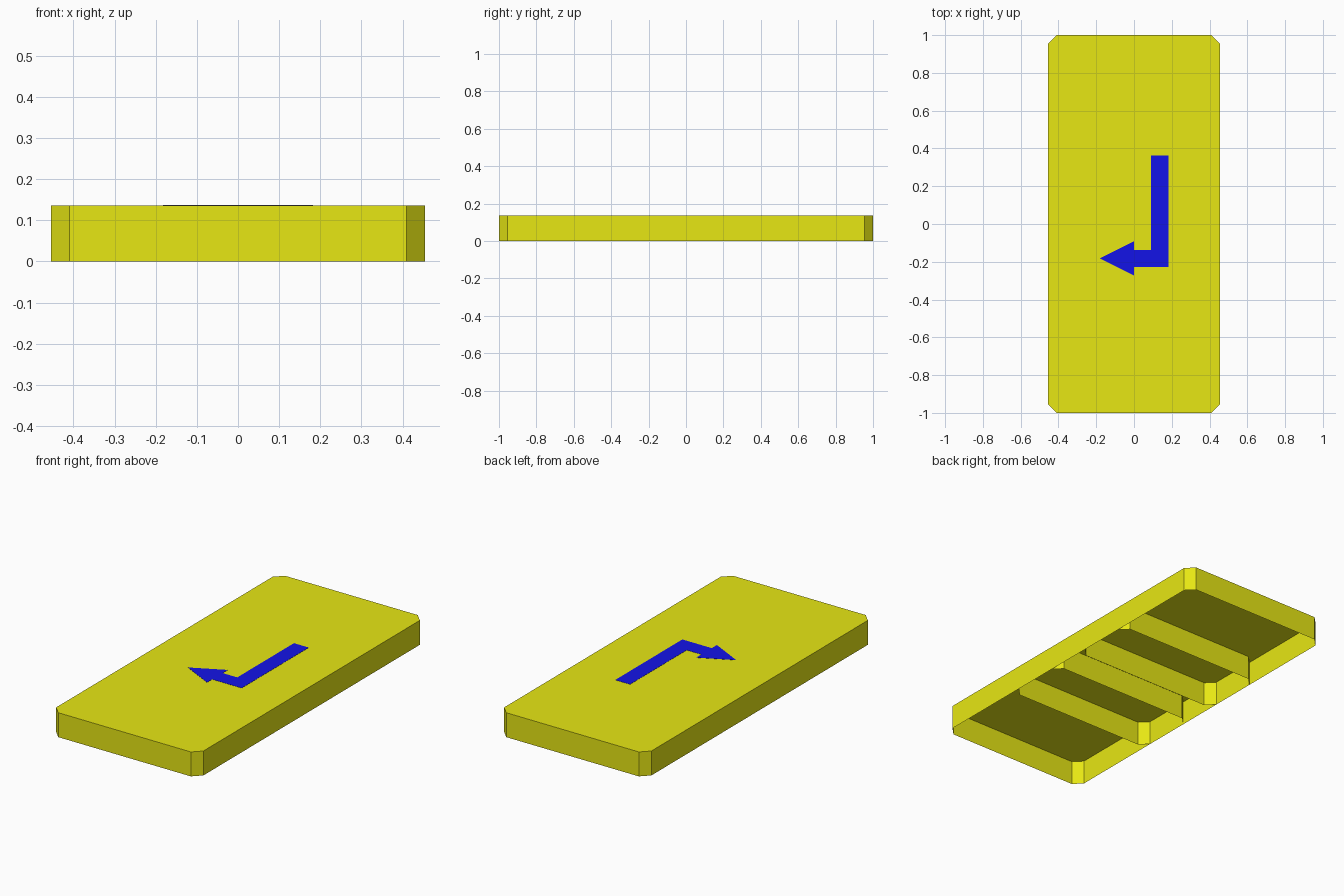
import bpy
import bmesh

cube = bpy.data.objects.get("Cube")
if cube:
    bpy.data.objects.remove(cube, do_unlink=True)

U = 1 / 11            # one layout unit; the tray is 10 x 22 units
H = 1.5 * U           # tray height
W, L, C = 5 * U, 11 * U, 0.5 * U   # half width, half length, corner cut


def material(name, rgb):
    mat = bpy.data.materials.new(name)
    mat.use_nodes = True
    mat.diffuse_color = (*rgb, 1)
    mat.node_tree.nodes["Principled BSDF"].inputs["Base Color"].default_value = (*rgb, 1)
    return mat


def shell(name, outline, z0, z1, mat, closed=True, cap=True):
    """Thin upright walls along an outline, with an optional flat top."""
    bm = bmesh.new()
    low = [bm.verts.new((x, y, z0)) for x, y in outline]
    high = [bm.verts.new((x, y, z1)) for x, y in outline]
    n = len(outline)
    for i in range(n if closed else n - 1):
        j = (i + 1) % n
        bm.faces.new((low[i], low[j], high[j], high[i]))
    if cap:
        bm.faces.new(high)
    mesh = bpy.data.meshes.new(name)
    bm.to_mesh(mesh)
    bm.free()
    mesh.materials.append(mat)
    obj = bpy.data.objects.new(name, mesh)
    bpy.context.collection.objects.link(obj)
    return obj


def cut_end(y, s):
    """Cross wall at y whose ends bend back by the corner cut; s is the facing."""
    pts = [(-W, y - s * C), (-W + C, y), (W - C, y), (W, y - s * C)]
    return pts if s < 0 else pts[::-1]


yellow = material("yellow", (0.8, 0.8, 0.007))
blue = material("blue", (0.007, 0.007, 0.8))

# Open-bottomed tray with cut corners
shell("tray", cut_end(-L, -1) + cut_end(L, 1), 0, H, yellow)

# Cross walls of the two inner compartments
for label, near, far in (("front", -5, -1), ("back", 1, 5)):
    shell(label + "_compartment_front_wall", cut_end(near * U, -1), 0, H, yellow,
          closed=False, cap=False)
    shell(label + "_compartment_back_wall", cut_end(far * U, 1), 0, H, yellow,
          closed=False, cap=False)

# Bent arrow plate on the top
arrow = [(2, 4), (1, 4), (1, -1.5), (0, -1.5), (0, -1), (-2, -2),
         (0, -3), (0, -2.5), (2, -2.5)]
shell("arrow", [(x * U, y * U) for x, y in arrow], H, H + 0.001, blue)
